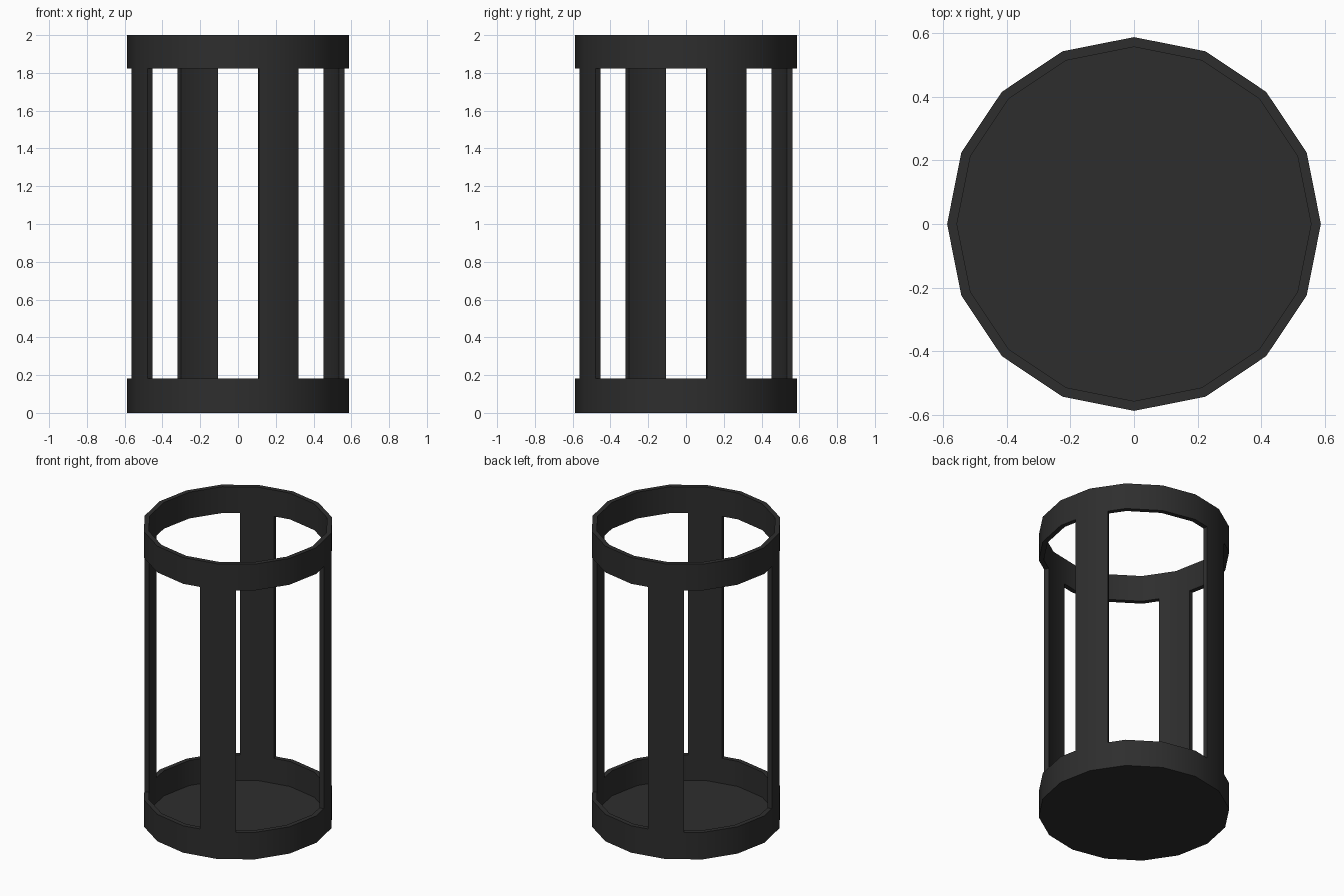
import bpy, bmesh, math

if "Cube" in bpy.data.objects:
    bpy.data.objects.remove(bpy.data.objects["Cube"])

R_OUT, R_IN = 0.587, 0.556      # corner radii of the 16-sided walls
LEVELS = [0.0, 0.182, 1.822, 2.0]
FLOOR = 0.012                   # floor plate thickness
N = 32                          # corners plus side midpoints

mat = bpy.data.materials.new("charcoal black")
mat.diffuse_color = (0.027, 0.027, 0.027, 1)
mat.use_nodes = True
mat.node_tree.nodes["Principled BSDF"].inputs["Base Color"].default_value = mat.diffuse_color

bm = bmesh.new()


def loop(radius, z):
    """16-gon with an extra vertex halfway along every side."""
    vs = []
    for k in range(N):
        r = radius if k % 2 == 0 else radius * math.cos(math.pi / 16)
        a = 2 * math.pi * k / N
        vs.append(bm.verts.new((r * math.cos(a), r * math.sin(a), z)))
    return vs


outer = [loop(R_OUT, z) for z in LEVELS]
inner = [loop(R_IN, max(z, FLOOR)) for z in LEVELS]


def solid(row, k):
    # full rings below and above, four bent posts between them
    return row != 1 or k % 8 in (1, 2)


for k in range(N):
    n = (k + 1) % N
    for row in range(3):
        if not solid(row, k):
            continue
        # outer and inner wall
        bm.faces.new((outer[row][k], outer[row][n], outer[row + 1][n], outer[row + 1][k]))
        bm.faces.new((inner[row][n], inner[row][k], inner[row + 1][k], inner[row + 1][n]))
        # post side faces
        for edge, other in ((k, (k - 1) % N), (n, n)):
            if not solid(row, other):
                bm.faces.new((outer[row][edge], outer[row + 1][edge],
                              inner[row + 1][edge], inner[row][edge]))
    # window sills and lintels
    if not solid(1, k):
        for lv in (1, 2):
            bm.faces.new((outer[lv][k], outer[lv][n], inner[lv][n], inner[lv][k]))
    # top rim
    bm.faces.new((outer[3][k], outer[3][n], inner[3][n], inner[3][k]))

# floor plate: underside and inside
bm.faces.new(list(reversed(outer[0])))
bm.faces.new(inner[0])
bmesh.ops.recalc_face_normals(bm, faces=bm.faces)

me = bpy.data.meshes.new("cage_frame")
bm.to_mesh(me)
bm.free()
me.materials.append(mat)
cage = bpy.data.objects.new("cage_frame", me)
bpy.context.collection.objects.link(cage)

# smooth round walls, sharp rims
bpy.context.view_layer.objects.active = cage
cage.select_set(True)
bpy.ops.object.shade_smooth_by_angle(angle=math.radians(30))
